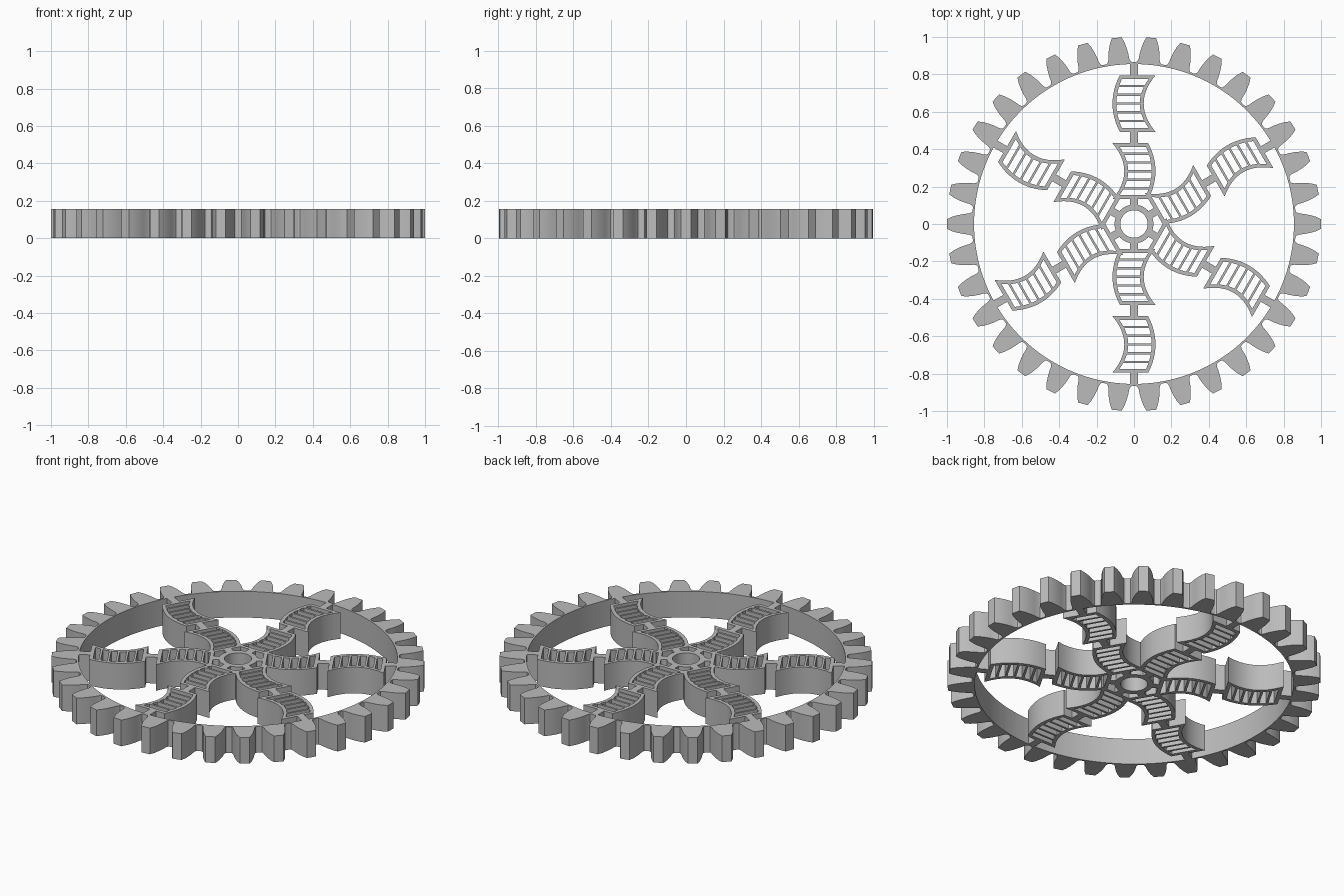
import bpy, bmesh
from math import sin, cos, pi, radians

cube = bpy.data.objects.get("Cube")
if cube:
    bpy.data.objects.remove(cube, do_unlink=True)

HEIGHT = 0.155
TEETH = 34
SPOKES = 6
WALL = 0.021

grey = bpy.data.materials.new("plain grey")
grey.use_nodes = True
grey.diffuse_color = (0.5, 0.5, 0.5, 1)
grey.node_tree.nodes["Principled BSDF"].inputs["Base Color"].default_value = (0.5, 0.5, 0.5, 1)


def polar(r, a):
    return r * cos(a), r * sin(a)


def add_band(bm, outer, inner):
    """Upright wall filling the gap between two closed outlines of equal length."""
    rings = [[bm.verts.new((x, y, z)) for x, y in loop]
             for loop, z in ((outer, 0), (outer, HEIGHT), (inner, HEIGHT), (inner, 0))]
    n = len(outer)
    for k in range(4):
        a, b = rings[k], rings[(k + 1) % 4]
        for i in range(n):
            j = (i + 1) % n
            bm.faces.new((a[i], a[j], b[j], b[i]))


def add_box(bm, x0, x1, y0, y1):
    geom = bmesh.ops.create_cube(bm, size=1)["verts"]
    for v in geom:
        v.co = (x1 if v.co.x > 0 else x0, y1 if v.co.y > 0 else y0,
                HEIGHT if v.co.z > 0 else 0)


def finish(bm, name):
    bmesh.ops.recalc_face_normals(bm, faces=bm.faces)
    mesh = bpy.data.meshes.new(name)
    bm.to_mesh(mesh)
    bm.free()
    mesh.materials.append(grey)
    return mesh


def place(name, mesh, angle=0):
    ob = bpy.data.objects.new(name, mesh)
    ob.rotation_euler.z = angle
    bpy.context.collection.objects.link(ob)
    return ob


def smooth(ob):
    bpy.ops.object.select_all(action="DESELECT")
    ob.select_set(True)
    bpy.context.view_layer.objects.active = ob
    bpy.ops.object.shade_smooth_by_angle(angle=radians(25))


# Toothed rim: half of a tooth as (degrees from centre, radius), mirrored and repeated
half = [(1.5, 1.0), (2.3, 0.972), (2.9, 0.942), (3.4, 0.91),
        (3.65, 0.885), (4.1, 0.87), (4.6, 0.866)]
tooth = [(-a, r) for a, r in reversed(half)] + half
outer, inner = [], []
for i in range(TEETH):
    for a, r in tooth:
        angle = 2 * pi * i / TEETH + radians(a)
        outer.append(polar(r, angle))
        inner.append(polar(0.855, angle))
bm = bmesh.new()
add_band(bm, outer, inner)
smooth(place("toothed_rim", finish(bm, "toothed_rim")))

# Hub ring
angles = [2 * pi * i / 64 for i in range(64)]
bm = bmesh.new()
add_band(bm, [polar(0.104, a) for a in angles], [polar(0.073, a) for a in angles])
smooth(place("hub_ring", finish(bm, "hub_ring")))


# Curved ladder panel, laid along +x and bowed to the given side
def ladder(name, start, end, side):
    mid, reach = (start + end) / 2, (end - start) / 2

    def bulge(x):
        return 0.115 - 0.039 * ((x - mid) / reach) ** 2

    def hollow(x):
        return -0.052 - 0.063 * ((x - mid) / reach) ** 2

    def outline(inset):
        xs = [mid + (reach - inset) * (i / 10 - 1) for i in range(21)]
        return ([(x, side * (bulge(x) - inset)) for x in xs] +
                [(x, side * (hollow(x) + inset)) for x in reversed(xs)])

    bm = bmesh.new()
    add_band(bm, outline(0), outline(WALL))
    # Thin rungs, ending inside the side walls
    for i in range(1, 6):
        x = start + WALL / 2 + (end - start - WALL) * i / 6
        ys = sorted((side * (bulge(x) - WALL * 0.6), side * (hollow(x) + WALL * 0.6)))
        add_box(bm, x - 0.006, x + 0.006, *ys)
    return finish(bm, name)


# Short bars joining hub, panels and rim
bm = bmesh.new()
for x0, x1 in ((0.095, 0.14), (0.42, 0.505), (0.78, 0.86)):
    add_box(bm, x0, x1, -0.021, 0.021)
parts = {
    "spoke_bars": finish(bm, "spoke_bars"),
    "inner_ladder": ladder("inner_ladder", 0.133, 0.432, -1),
    "outer_ladder": ladder("outer_ladder", 0.493, 0.795, 1),
}
for name, mesh in parts.items():
    for i in range(SPOKES):
        ob = place(f"{name}_{i + 1}", mesh, radians(30) + 2 * pi * i / SPOKES)
        if i == 0:
            smooth(ob)
